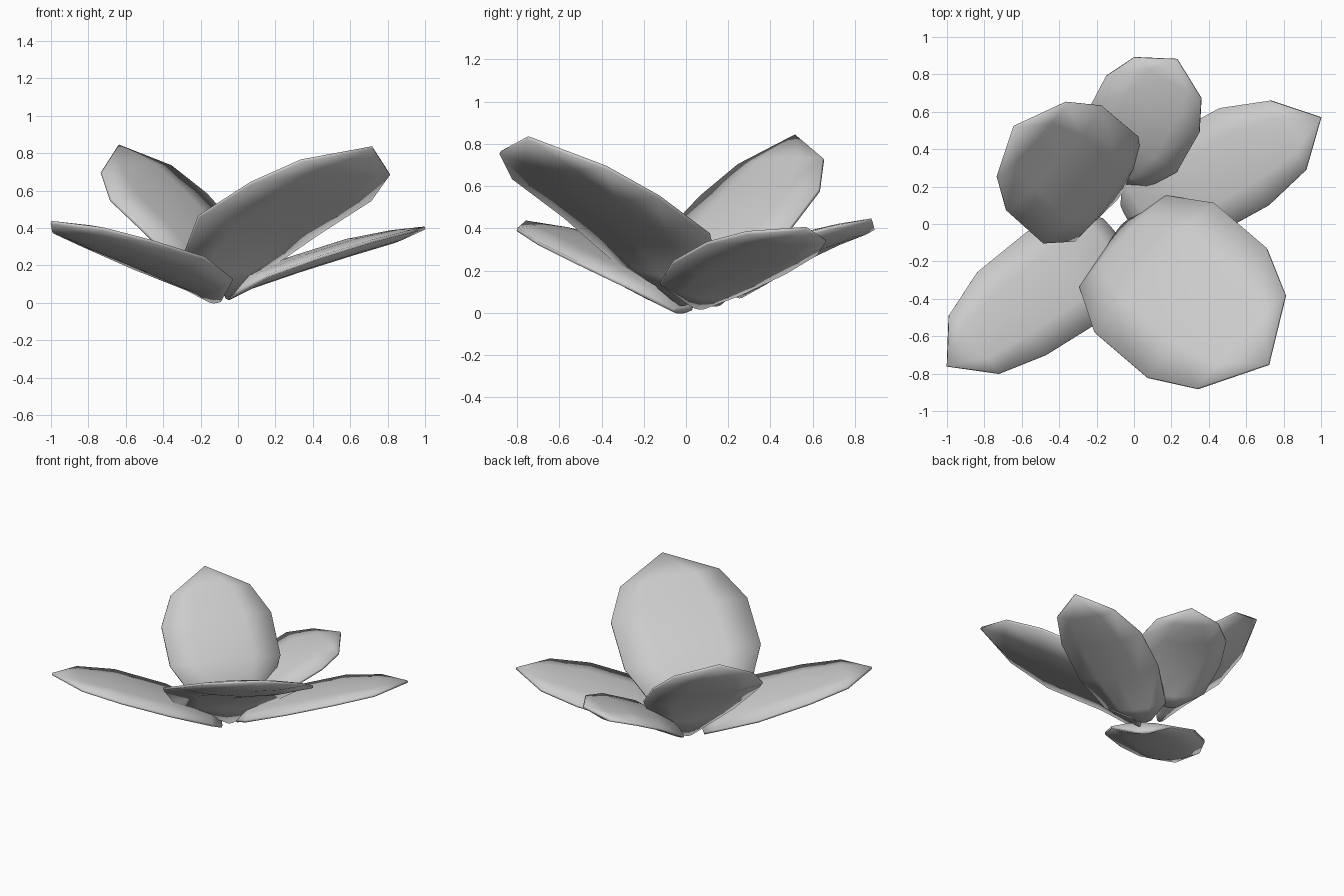
import bpy
from mathutils import Vector as V

if "Cube" in bpy.data.objects:
    bpy.data.objects.remove(bpy.data.objects["Cube"])

COLS = 4                         # strips across each petal
SWELL = (0.25, 0.8, 1, 1, 0.7)   # swelling per row, base to tip


def petal(name, left, right, tip, top, under):
    """Lens-like solid petal: rim points run base to tip, both skins swell from the rim."""
    L, R, tip = [V(p) for p in left], [V(p) for p in right], V(tip)
    n = (R[2] - L[2]).cross(tip - (L[0] + R[0]) / 2).normalized()
    if n.z < 0:
        n = -n
    verts, faces, w = [], [], COLS + 1
    for h, side in ((top, 1), (-under, -1)):
        s = len(verts)
        for a, b, k in zip(L, R, SWELL):
            for j in range(w):
                t = j / COLS
                verts.append(a.lerp(b, t) + n * (h * k * 4 * t * (1 - t) + side * 0.008))
        verts.append(tip + n * side * 0.008)
        rows = len(L)
        last = s + (rows - 1) * w
        skin = [(s + i * w + j, s + i * w + j + 1, s + (i + 1) * w + j + 1, s + (i + 1) * w + j)
                for i in range(rows - 1) for j in range(COLS)]
        skin += [(last + j, last + j + 1, s + rows * w) for j in range(COLS)]
        faces += skin if side > 0 else [f[::-1] for f in skin]
    # rim wall joining the two skins
    half = len(verts) // 2
    ring = list(range(w)) + [i * w + COLS for i in range(1, rows)] + [rows * w]
    ring += [i * w for i in range(rows - 1, 0, -1)]
    for a, b in zip(ring, ring[1:] + ring[:1]):
        faces.append((a, a + half, b + half, b))
    me = bpy.data.meshes.new(name)
    me.from_pydata([tuple(v) for v in verts], [], faces)
    me.update()
    ob = bpy.data.objects.new(name, me)
    bpy.context.collection.objects.link(ob)
    for p in me.polygons:
        p.use_smooth = True
    return ob


# long low petals on the two sides
petal("front_left_petal",
      [(-.17, .03, .02), (-.28, .05, .075), (-.57, -.04, .19), (-.84, -.26, .31), (-.99, -.49, .38)],
      [(-.09, -.06, .012), (-.03, -.27, .12), (-.18, -.52, .24), (-.47, -.7, .33), (-.72, -.8, .395)],
      (-1, -.76, .43), .03, .05)
petal("back_right_petal",
      [(-.07, .1, .03), (-.06, .26, .09), (.18, .47, .19), (.46, .62, .28), (.73, .66, .34)],
      [(-.03, .02, .04), (.15, -.12, .14), (.43, -.06, .24), (.72, .1, .33), (.92, .29, .38)],
      (1, .57, .4), .03, .05)

# broad raised petals
petal("front_right_petal",
      [(-.03, .02, .05), (.17, .15, .19), (.43, .11, .37), (.71, -.13, .55), (.81, -.38, .69)],
      [(-.09, -.04, .05), (-.29, -.34, .25), (-.21, -.58, .46), (.07, -.82, .64), (.34, -.88, .76)],
      (.72, -.75, .83), .03, .06)
petal("back_left_petal",
      [(-.13, .1, .04), (-.32, -.09, .2), (-.49, -.1, .37), (-.68, .07, .55), (-.73, .25, .7)],
      [(-.07, .17, .05), (.03, .36, .21), (.02, .47, .37), (-.17, .63, .58), (-.36, .65, .73)],
      (-.64, .52, .84), .03, .06)

# small low petal at the back
petal("back_petal",
      [(-.15, .27, .085), (-.27, .41, .17), (-.24, .62, .29), (-.15, .79, .37), (0, .89, .4)],
      [(-.08, .22, .09), (.08, .2, .15), (.23, .28, .25), (.35, .49, .35), (.36, .67, .4)],
      (.23, .88, .44), .03, .05)
